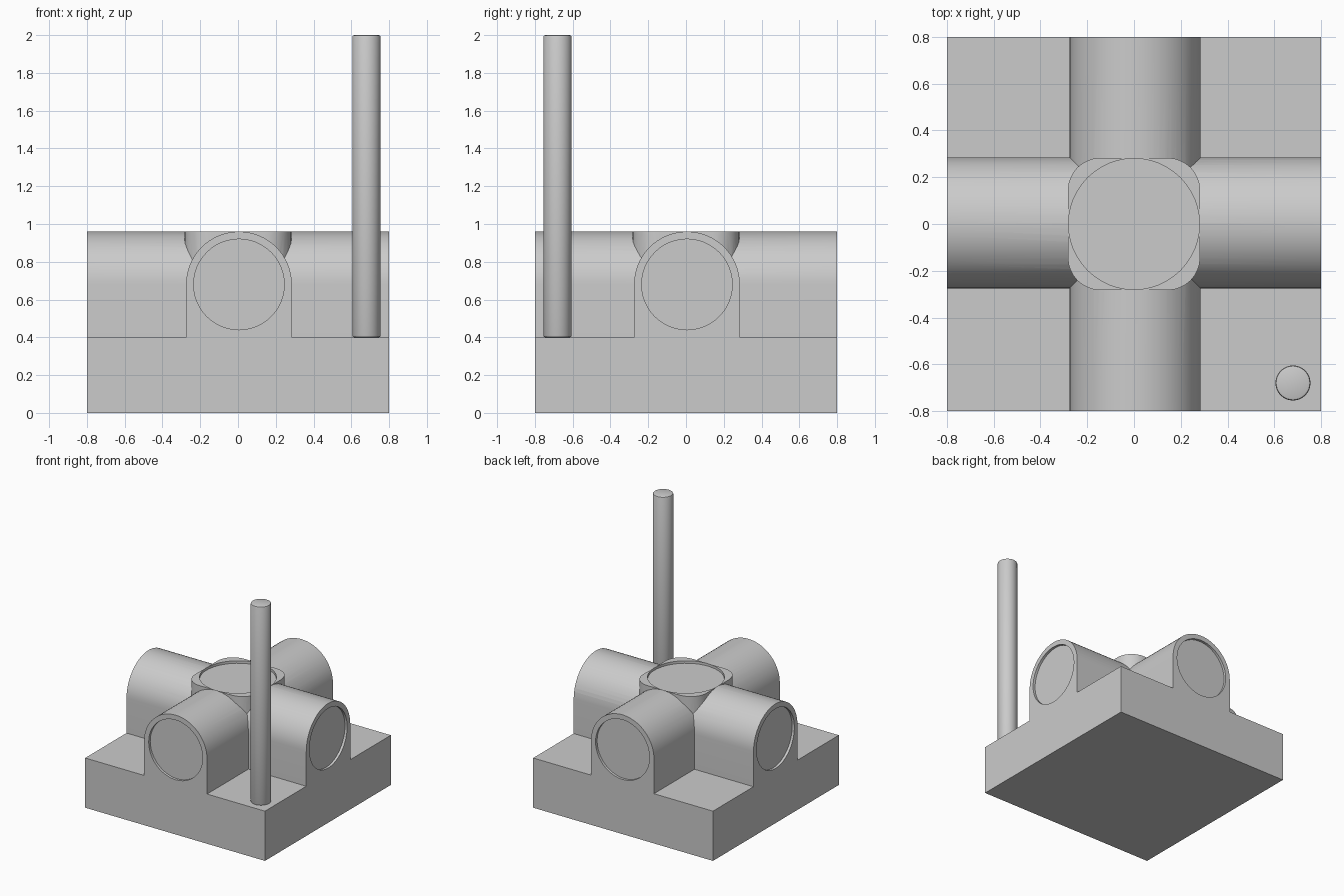
import bpy, bmesh
from math import pi, sin, cos, radians
from mathutils import Matrix, Vector

cube = bpy.data.objects.get("Cube")
if cube:
    bpy.data.objects.remove(cube, do_unlink=True)

HALF, DECK, AXIS, R = 0.8, 0.4, 0.68, 0.28
OFF = 0.005       # slight sideways shift of the ducts
TOP = AXIS + R
RECESS = 0.02

grey = bpy.data.materials.new("light_grey")
grey.use_nodes = True
colour = (0.6, 0.6, 0.6, 1)
grey.diffuse_color = colour
grey.node_tree.nodes["Principled BSDF"].inputs["Base Color"].default_value = colour


def prism(name, outline, depth, matrix=Matrix()):
    """Extrude a flat outline along its local z, then place it."""
    bm = bmesh.new()
    face = bm.faces.new([bm.verts.new((x, y, 0)) for x, y in outline])
    out = bmesh.ops.extrude_face_region(bm, geom=[face])
    verts = [v for v in out["geom"] if isinstance(v, bmesh.types.BMVert)]
    bmesh.ops.translate(bm, vec=(0, 0, depth), verts=verts)
    bmesh.ops.recalc_face_normals(bm, faces=bm.faces)
    bm.transform(matrix)
    mesh = bpy.data.meshes.new(name)
    bm.to_mesh(mesh)
    bm.free()
    mesh.materials.append(grey)
    obj = bpy.data.objects.new(name, mesh)
    bpy.context.collection.objects.link(obj)
    return obj


def arc(cx, cy, r, start, end, n):
    return [(cx + r * cos(start + (end - start) * i / n),
             cy + r * sin(start + (end - start) * i / n)) for i in range(n + 1)]


def circle(r, n=48):
    return arc(0, 0, r, 0, 2 * pi, n)[:-1]


def select_only(obj):
    bpy.ops.object.select_all(action='DESELECT')
    obj.select_set(True)
    bpy.context.view_layer.objects.active = obj


def combine(target, other, operation):
    mod = target.modifiers.new(operation.lower(), 'BOOLEAN')
    mod.operation, mod.solver, mod.object = operation, 'EXACT', other
    select_only(target)
    bpy.ops.object.modifier_apply(modifier=mod.name)
    bpy.data.objects.remove(other, do_unlink=True)


def smooth(obj):
    select_only(obj)
    bpy.ops.object.shade_smooth_by_angle(angle=radians(30))


# square base
prism("base", [(-HALF, -HALF), (HALF, -HALF), (HALF, HALF), (-HALF, HALF)], DECK)

# two crossing arched ducts
arch = [(-R, DECK - AXIS), (R, DECK - AXIS)] + arc(0, 0, R, 0, pi, 32)
upright = Matrix.Rotation(pi / 2, 4, 'X')
ducts = prism("crossing_ducts", arch, 2 * HALF,
              Matrix.Translation((OFF, HALF, AXIS)) @ upright)
cross = prism("cross_duct", arch, 2 * HALF,
              Matrix.Rotation(pi / 2, 4, 'Z')
              @ Matrix.Translation((OFF, HALF, AXIS)) @ upright)
cross.data.transform(Matrix.Translation((0, 0, 0)))
combine(ducts, cross, 'UNION')

# rounded square hub over the crossing
side, corner = 0.283, 0.14
c = side - corner
rounded = []
for k, (sx, sy) in enumerate([(1, 1), (-1, 1), (-1, -1), (1, -1)]):
    rounded += arc(sx * c, sy * c, corner, k * pi / 2, (k + 1) * pi / 2, 8)
hub = prism("hub", rounded, TOP - DECK, Matrix.Translation((0, 0, DECK)))
combine(ducts, hub, 'UNION')

# shallow round recesses: four duct ends and the hub top
for k in range(4):
    turn = Matrix.Rotation(k * pi / 2, 4, 'Z')
    end = turn @ Vector((0, -HALF + RECESS, AXIS))
    end += Vector((OFF, 0, 0)) if k % 2 == 0 else Vector((0, OFF, 0))
    cutter = prism("end_cutter", circle(0.24), 0.1,
                   Matrix.Translation(end) @ turn @ upright)
    combine(ducts, cutter, 'DIFFERENCE')
cutter = prism("top_cutter", circle(0.28), 0.1, Matrix.Translation((0, 0, TOP - RECESS)))
combine(ducts, cutter, 'DIFFERENCE')
smooth(ducts)

# corner post with a softened top edge
post = prism("corner_post", circle(0.075, 32), 2 - DECK,
             Matrix.Translation((0.68, -0.68, DECK)))
bevel = post.modifiers.new("soft_edge", 'BEVEL')
bevel.width, bevel.segments, bevel.limit_method = 0.01, 2, 'ANGLE'
bevel.angle_limit = radians(60)
select_only(post)
bpy.ops.object.modifier_apply(modifier=bevel.name)
smooth(post)
